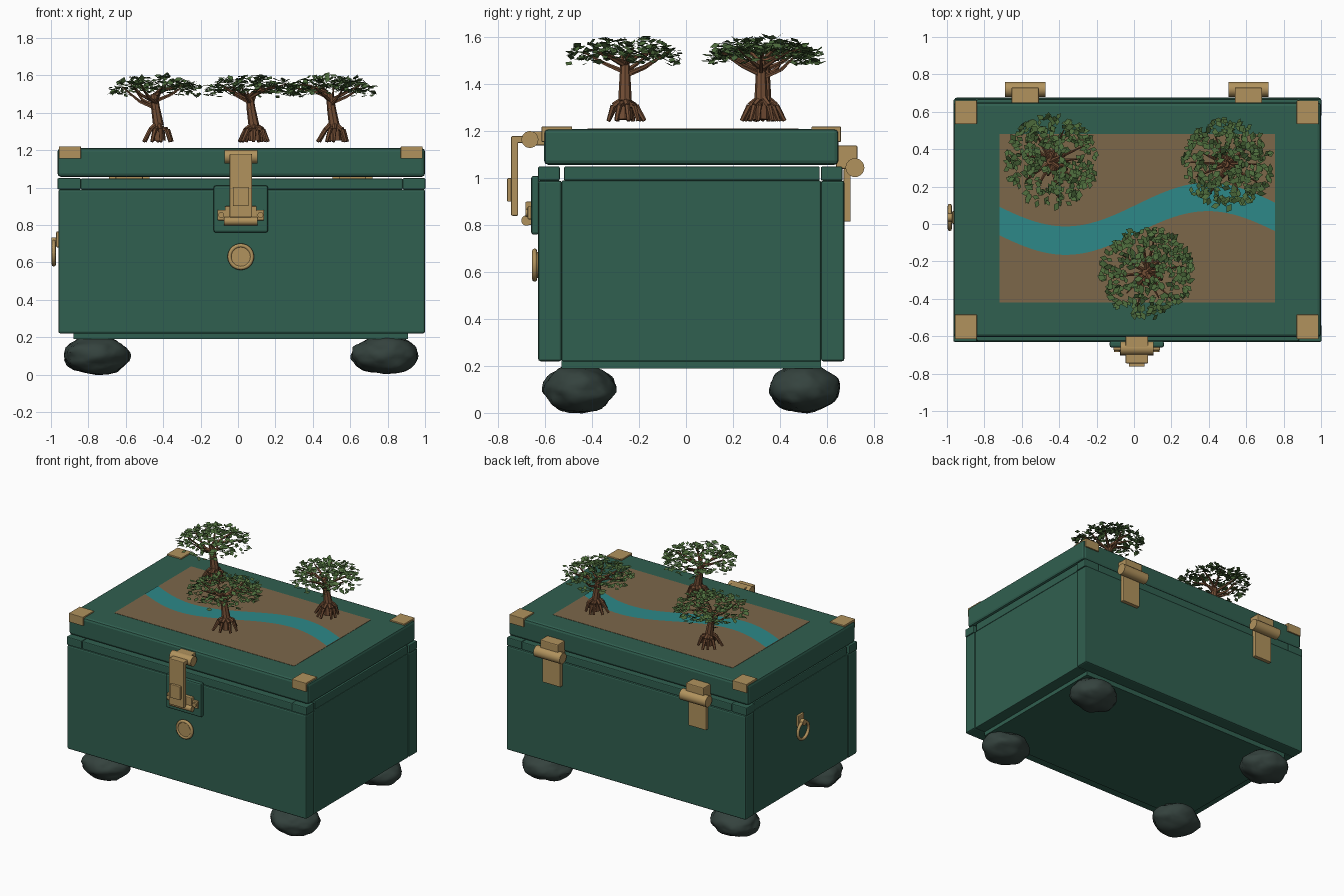
import bpy, bmesh, math, random
from mathutils import Vector, Matrix, noise

if "Cube" in bpy.data.objects:
    bpy.data.objects.remove(bpy.data.objects["Cube"])
random.seed(4)


def material(name, *rgb):
    m = bpy.data.materials.new(name)
    m.use_nodes = True
    m.diffuse_color = (*rgb, 1)
    bsdf = next(n for n in m.node_tree.nodes if n.type == 'BSDF_PRINCIPLED')
    bsdf.inputs["Base Color"].default_value = (*rgb, 1)
    return m


GREEN = material("chest green", .030, .115, .080)
BRASS = material("brass", .44, .29, .11)
EARTH = material("earth brown", .20, .135, .068)
WATER = material("river teal", .026, .25, .25)
BARK = material("bark brown", .17, .075, .035)
LEAF = material("leaf green", .075, .15, .045)
STONE = material("dark stone", .035, .055, .048)


def finish(bm, name, mat, smooth=False):
    me = bpy.data.meshes.new(name)
    bm.to_mesh(me)
    bm.free()
    me.materials.append(mat)
    ob = bpy.data.objects.new(name, me)
    bpy.context.collection.objects.link(ob)
    if smooth:
        bpy.ops.object.select_all(action='DESELECT')
        ob.select_set(True)
        bpy.context.view_layer.objects.active = ob
        bpy.ops.object.shade_smooth_by_angle(angle=math.radians(40))
    return ob


def box(name, x, y, z, mat, bevel=0):
    bm = bmesh.new()
    bmesh.ops.create_cube(bm, size=1)
    for v in bm.verts:
        v.co = [lo + (c + .5) * (hi - lo) for c, (lo, hi) in zip(v.co, (x, y, z))]
    ob = finish(bm, name, mat)
    if bevel:
        mod = ob.modifiers.new("Bevel", 'BEVEL')
        mod.width, mod.segments = bevel, 2
    return ob


def tube(bm, a, b, r1, r2, sides=6):
    a, b = Vector(a), Vector(b)
    turn = (b - a).to_track_quat('Z', 'Y').to_matrix().to_4x4()
    bmesh.ops.create_cone(bm, cap_ends=True, segments=sides, radius1=r1, radius2=r2,
                          depth=(b - a).length,
                          matrix=Matrix.Translation((a + b) / 2) @ turn)


def cylinder(name, a, b, r, mat, sides=24):
    bm = bmesh.new()
    tube(bm, a, b, r, r, sides)
    return finish(bm, name, mat, True)


def ring(name, center, radius, thick, axis):
    bpy.ops.mesh.primitive_torus_add(
        major_radius=radius, minor_radius=thick, major_segments=28, minor_segments=8,
        location=center, rotation=Vector(axis).to_track_quat('Z', 'Y').to_euler())
    ob = bpy.context.object
    ob.name = name
    ob.data.materials.append(BRASS)
    bpy.ops.object.shade_smooth_by_angle(angle=1)


# Chest body: core, four wall panels and the rim
box("core", (-.88, .91), (-.53, .575), (.19, .98), GREEN)
for name, y in (("front", (-.63, -.53)), ("back", (.575, .675))):
    box(name + "_wall", (-.96, 1), y, (.22, .99), GREEN, .01)
    box(name + "_rim", (-.84, .88), (y[0] + .004, y[1] - .008), (.99, 1.048), GREEN, .006)
    for side, x in (("right", (-.965, -.84)), ("left", (.88, 1.002))):
        box(f"{name}_{side}_rim_corner", x, (y[0], y[1] - .008), (.99, 1.05), GREEN, .006)
for side, x in (("right", (-.955, -.87)), ("left", (.9, .995))):
    box(side + "_wall", x, (-.53, .575), (.22, .99), GREEN, .005)
    box(side + "_rim", x, (-.52, .57), (.99, 1.05), GREEN, .006)

# Lid with inlaid scene
box("lid", (-.965, 1.0), (-.605, .65), (1.057, 1.21), GREEN, .018)
box("ground_panel", (-.72, .755), (-.42, .48), (1.206, 1.212), EARTH)
bm = bmesh.new()
rows = []
for i in range(41):
    x = -.72 + 1.475 * i / 40
    y = .028 + .117 * math.sin(math.tau * (x - .015) / 1.52)
    rows.append([bm.verts.new((x, y + s, 1.215)) for s in (-.076, .076)])
for a, b in zip(rows, rows[1:]):
    bm.faces.new((a[0], b[0], b[1], a[1]))
finish(bm, "river", WATER)

# Brass corner brackets folded over the front and back edges
for side, x in (("right", (-.957, -.84)), ("left", (.87, .987))):
    for name, top, skirt in (("front", (-.615, -.485), (-.615, -.6)),
                             ("back", (.535, .66), (.645, .66))):
        box(f"{name}_{side}_bracket_top", x, top, (1.2, 1.22), BRASS, .003)
        box(f"{name}_{side}_bracket_skirt", x, skirt, (1.155, 1.218), BRASS, .003)

# Front latch
C = .015
box("latch_backplate", (C - .145, C + .145), (-.66, -.625), (.76, 1.01), GREEN, .01)
box("latch_catch", (C - .085, C + .085), (-.685, -.655), (.8, .9), BRASS, .005)
box("latch_foot", (C - .125, C + .125), (-.675, -.655), (.825, .88), BRASS, .005)
cylinder("latch_lower_pin", (C - .09, -.68, .82), (C + .09, -.68, .82), .022, BRASS)
for s in (-1, 1):
    cylinder("latch_bolt", (C + s * .105, -.65, .853), (C + s * .105, -.685, .853), .016, BRASS, 12)
box("latch_strap", (C - .06, C + .06), (-.745, -.715), (.84, 1.17), BRASS, .005)
box("latch_strap_top", (C - .06, C + .06), (-.745, -.66), (1.15, 1.18), BRASS, .005)
box("latch_tab", (C - .042, C + .042), (-.762, -.74), (.9, 1.0), BRASS, .004)
cylinder("latch_barrel", (C - .088, -.665, 1.165), (C + .088, -.665, 1.165), .036, BRASS)
box("latch_anchor", (C - .06, C + .06), (-.665, -.6), (1.14, 1.2), BRASS, .005)

# Round keyhole boss
cylinder("lock_boss", (C, -.62, .63), (C, -.65, .63), .056, BRASS, 28)
ring("lock_rim", (C, -.645, .63), .06, .011, (0, 1, 0))

# Pull ring on the right end
ring("pull_ring", (-.985, .035, .65), .062, .011, (1, 0, 0))
box("pull_ring_plate", (-.972, -.95), (.0, .07), (.68, .765), BRASS, .006)
cylinder("pull_ring_knob", (-.955, .035, .712), (-.998, .035, .712), .022, BRASS, 16)

# Back hinges
for side, x in (("right", -.582), ("left", .612)):
    box(side + "_hinge_upper", (x - .073, x + .073), (.64, .73), (1.04, 1.14), BRASS, .006)
    box(side + "_hinge_lower", (x - .073, x + .073), (.672, .702), (.815, 1.04), BRASS, .004)
    cylinder(side + "_hinge_barrel", (x - .108, .72, 1.045), (x + .108, .72, 1.045), .04, BRASS)

# Lumpy stone feet
for x in (-.757, .787):
    for y in (-.455, .505):
        bm = bmesh.new()
        bmesh.ops.create_icosphere(bm, subdivisions=4, radius=1)
        for v in bm.verts:
            lump = 1 + .13 * noise.noise(v.co * 1.6 + Vector((x, y, 0)) * 9)
            lump += .04 * noise.noise(v.co * 5)
            p = v.co * lump
            v.co = (x + p.x * .175, y + p.y * .15, .103 + p.z * .1)
        finish(bm, "stone_foot", STONE, True)


# Mangrove trees: stilt roots, leaning trunk, branches and loose leaf cards
def tree(x, y, radius):
    wood = bmesh.new()
    path = [Vector((x + dx, y, z)) for dx, z in
            ((.01, 1.25), (.005, 1.33), (-.01, 1.42), (-.02, 1.5))]
    for a, b, r in zip(path, path[1:], (.034, .029, .024)):
        tube(wood, a, b, r, r - .005, 8)
    for i in range(9):
        ang = math.tau * i / 9 + random.uniform(-.2, .2)
        d = Vector((math.cos(ang), math.sin(ang), 0))
        start = path[1] + Vector((0, 0, random.uniform(-.02, .03)))
        knee = path[1] + d * .05 - Vector((0, 0, .02))
        toe = Vector((x, y, 1.245)) + d * random.uniform(.07, .09)
        tube(wood, start, knee, .014, .012)
        tube(wood, knee, toe, .012, .009)
    for i in range(10):
        ang = math.tau * i / 10 + random.uniform(-.25, .25)
        d = Vector((math.cos(ang), math.sin(ang), 0))
        start = path[2].lerp(path[3], random.random())
        mid = start + d * radius * .35 + Vector((0, 0, .035))
        end = start + d * radius * random.uniform(.6, .85)
        end.z = random.uniform(1.53, 1.56)
        tube(wood, start, mid, .011, .008, 5)
        tube(wood, mid, end, .008, .003, 5)
    finish(wood, "tree_wood", BARK, True)

    leaves = bmesh.new()
    for i in range(330):
        ang = random.uniform(0, math.tau)
        t = math.sqrt(random.uniform(.03, 1))
        z = 1.585 - .06 * t * t + random.uniform(-.045, .025)
        spot = Vector((x - .01 + math.cos(ang) * t * radius, y + math.sin(ang) * t * radius, z))
        turn = Matrix.Rotation(random.uniform(0, math.tau), 3, 'Z')
        turn = turn @ Matrix.Rotation(random.gauss(0, .3), 3, 'X')
        turn = turn @ Matrix.Rotation(random.gauss(0, .3), 3, 'Y')
        size = random.uniform(.018, .028)
        card = [(-1, 0, 0), (-.1, -.65, 0), (1, 0, 0), (.1, .65, 0)]
        leaves.faces.new([leaves.verts.new(spot + turn @ Vector(c) * size) for c in card])
    finish(leaves, "tree_leaves", LEAF)


tree(-.43, .335, .245)
tree(.51, .32, .24)
tree(.08, -.26, .245)
